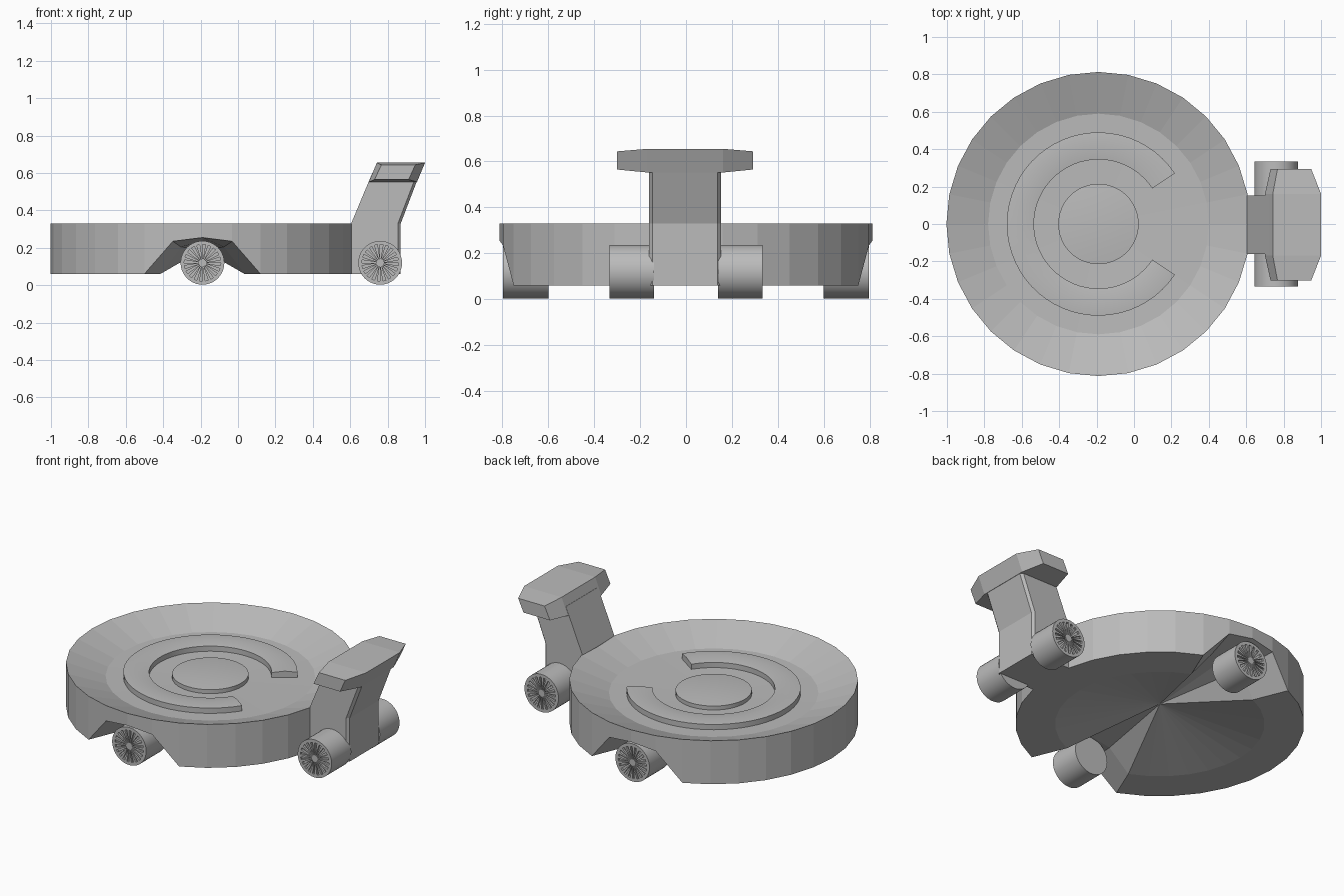
import bpy, bmesh, math

if "Cube" in bpy.data.objects:
    bpy.data.objects.remove(bpy.data.objects["Cube"])

grey = bpy.data.materials.new("plain grey")
grey.diffuse_color = (0.5, 0.5, 0.5, 1)
grey.use_nodes = True
grey.node_tree.nodes["Principled BSDF"].inputs["Base Color"].default_value = grey.diffuse_color
CX, CY = -0.19, 0.0   # disc centre


def finish(name, bm, smooth=None):
    bmesh.ops.remove_doubles(bm, verts=bm.verts, dist=1e-5)
    bmesh.ops.recalc_face_normals(bm, faces=bm.faces)
    me = bpy.data.meshes.new(name)
    bm.to_mesh(me)
    bm.free()
    me.materials.append(grey)
    ob = bpy.data.objects.new(name, me)
    bpy.context.collection.objects.link(ob)
    if smooth:
        bpy.ops.object.select_all(action='DESELECT')
        ob.select_set(True)
        bpy.context.view_layer.objects.active = ob
        bpy.ops.object.shade_smooth_by_angle(angle=math.radians(smooth))
    return ob


def loft(bm, rings, closed=True):
    """Join rings of points with quads; returns the vertex rings."""
    vs = [[bm.verts.new(p) for p in r] for r in rings]
    for a, b in zip(vs, vs[1:]):
        n = len(a)
        for i in range(n if closed else n - 1):
            j = (i + 1) % n
            bm.faces.new((a[i], a[j], b[j], b[i]))
    return vs


def fan(bm, ring, point):
    c = bm.verts.new(point)
    for i in range(len(ring)):
        bm.faces.new((ring[i], ring[(i + 1) % len(ring)], c))


def circle(r, z, n=32):
    """Ring round the disc centre; z may be a function of the index."""
    f = z if callable(z) else (lambda k: z)
    return [(CX + r * math.cos(2 * math.pi * k / n),
             CY + r * math.sin(2 * math.pi * k / n), f(k)) for k in range(n)]


def arch(heights):
    """Underside height: raised near the two wheel positions."""
    return lambda k: heights.get(min(abs(k - 8), abs(k - 24)), 0.06)


# dish body: concave top, outer wall with wheel arches, hollow underside
bm = bmesh.new()
rings = loft(bm, [circle(0.59, 0.25), circle(0.813, 0.33),
                  circle(0.813, arch({0: 0.255, 1: 0.235})),
                  circle(0.59, arch({0: 0.235, 1: 0.205}))])
fan(bm, rings[0], (CX, CY, 0.238))
fan(bm, rings[-1], (CX, CY, 0.19))
finish("dish_body", bm)

# raised button in the middle
bm = bmesh.new()
rings = loft(bm, [circle(0.215, 0.23, 48), circle(0.215, 0.267, 48), circle(0.13, 0.275, 48)])
fan(bm, rings[-1], (CX, CY, 0.278))
finish("centre_button", bm, 30)

# raised open ring
bm = bmesh.new()
START, STEPS = math.radians(33.6), 48
profile = [(0.345, 0.23), (0.345, 0.277), (0.42, 0.287), (0.49, 0.281), (0.49, 0.235)]
sections = []
for i in range(STEPS + 1):
    a = START + (2 * math.pi - 2 * START) * i / STEPS
    sections.append([(CX + r * math.cos(a), CY + r * math.sin(a), z) for r, z in profile])
vs = loft(bm, sections)
bm.faces.new(vs[0])
bm.faces.new(vs[-1])
finish("open_ring", bm, 30)

# rear post with a raked neck and chamfered rear corners
bm = bmesh.new()
sections = []
for z, x0, x1 in ((0.06, 0.605, 0.87), (0.33, 0.605, 0.87), (0.60, 0.718, 0.973)):
    half = [(x0, 0.157), (x1 - 0.015, 0.157), (x1, 0.142)]
    pts = half + [(x, -y) for x, y in reversed(half)]
    sections.append([(x, y - 0.004, z) for x, y in pts])
vs = loft(bm, sections)
bm.faces.new(vs[0])
bm.faces.new(vs[-1])
finish("rear_post", bm)

# cross head tapering to its ends
bm = bmesh.new()
inner = [(0.70, 0.552), (0.742, 0.655), (1.0, 0.655), (0.957, 0.552)]
tip = [(0.73, 0.565), (0.767, 0.644), (0.948, 0.644), (0.912, 0.565)]
vs = loft(bm, [[(x, y - 0.004, z) for x, z in p]
               for y, p in ((-0.297, tip), (-0.165, inner), (0.165, inner), (0.297, tip))])
bm.faces.new(vs[0])
bm.faces.new(vs[-1])
finish("cross_head", bm)


# wheels: plain drum with a spoked outer face
def wheel(name, x, side, y_in, y_out):
    bm = bmesh.new()
    n, zc = 40, 0.12

    def ring(r, y):
        return [(x + r * math.cos(2 * math.pi * k / n), side * y,
                 zc + r * math.sin(2 * math.pi * k / n)) for k in range(n)]
    vs = loft(bm, [ring(0.117, y_in), ring(0.117, y_out), ring(0.098, y_out)])
    bm.faces.new(vs[0])
    outer, hub = vs[-1], [bm.verts.new(p) for p in ring(0.022, y_out)]
    for k in range(n):
        j = (k + 1) % n
        quad = [outer[k], outer[j], hub[j], hub[k]]
        if k % 2:      # slot between two spokes
            low = [bm.verts.new((v.co.x, v.co.y - side * 0.012, v.co.z)) for v in quad]
            bm.faces.new(low)
            for i in range(4):
                m = (i + 1) % 4
                bm.faces.new((quad[i], quad[m], low[m], low[i]))
        else:
            bm.faces.new(quad)
    bm.faces.new(hub)
    finish(name, bm, 25)


for label, s in (("near", -1), ("far", 1)):
    wheel("dish_wheel_" + label, CX, s, 0.60, 0.797)
    wheel("rear_wheel_" + label, 0.76, s, 0.14, 0.333)
